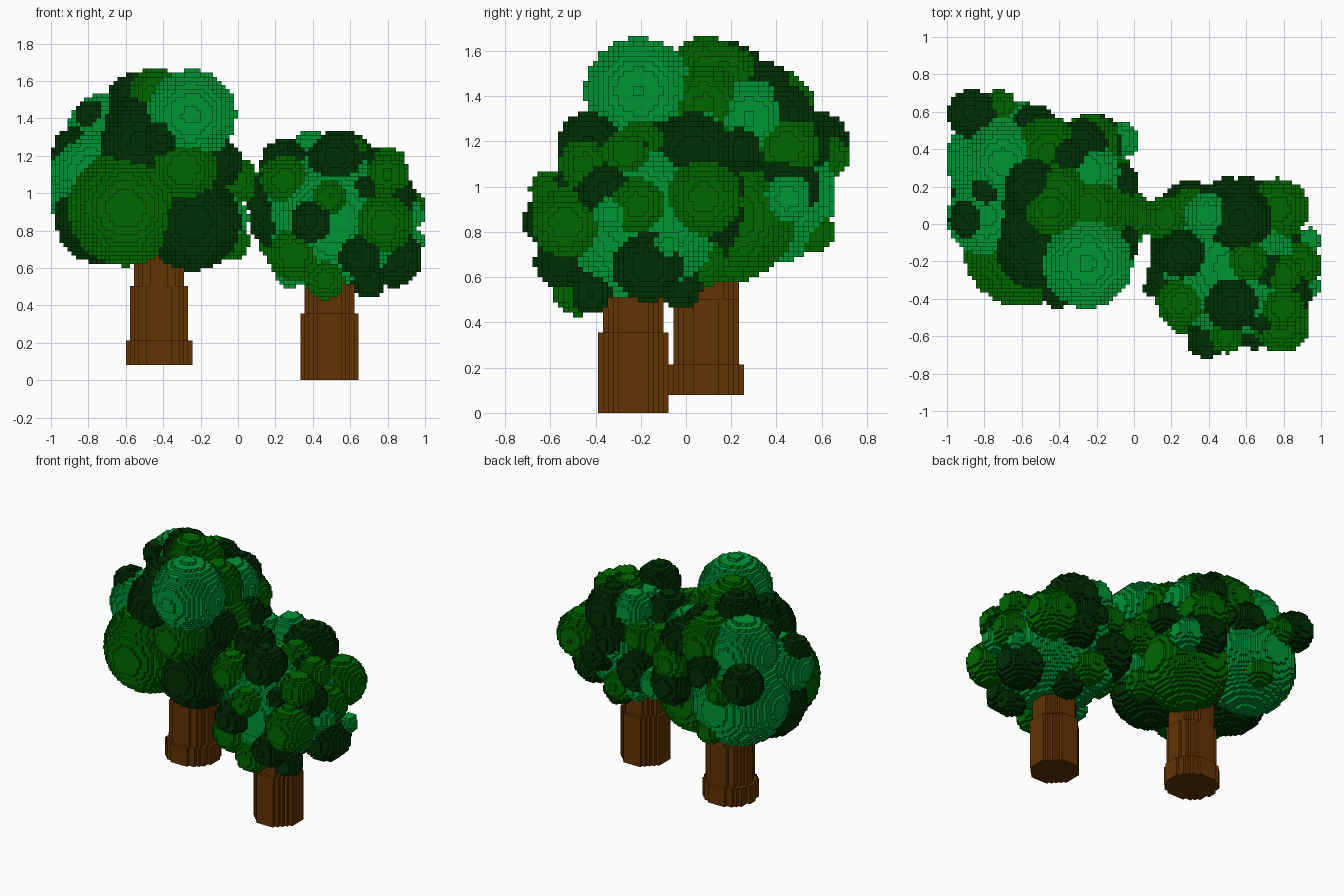
import bpy
import bmesh
import math

cube = bpy.data.objects.get("Cube")
if cube:
    bpy.data.objects.remove(cube, do_unlink=True)

CELL = 2 / 90  # edge of one small block


def make_material(name, rgb):
    mat = bpy.data.materials.new(name)
    mat.use_nodes = True
    mat.diffuse_color = (*rgb, 1)
    bsdf = mat.node_tree.nodes["Principled BSDF"]
    bsdf.inputs["Base Color"].default_value = (*rgb, 1)
    bsdf.inputs["Specular IOR Level"].default_value = 0
    return mat


BARK = make_material("bark brown", (0.122, 0.033, 0.001))
LEAVES = [
    make_material("dark leaf green", (0.0, 0.029, 0.001)),
    make_material("mid leaf green", (0.0, 0.137, 0.0)),
    make_material("bright leaf green", (0.0, 0.300, 0.036)),
]

# Each side of a block: direction and its four corners
SIDES = []
for axis in range(3):
    u, v = (axis + 1) % 3, (axis + 2) % 3
    for sign in (0, 1):
        step = [0, 0, 0]
        step[axis] = 1 if sign else -1
        corners = []
        for a, b in ((0, 0), (1, 0), (1, 1), (0, 1)):
            c = [0, 0, 0]
            c[axis], c[u], c[v] = sign, a, b
            corners.append(tuple(c))
        SIDES.append((step, corners if sign else corners[::-1]))


def block_object(name, cells, materials, z_base=0.0):
    """Skin a dictionary of cells {(i, j, k): material index} with outer faces."""
    bm = bmesh.new()
    verts = {}

    def vert(p):
        if p not in verts:
            verts[p] = bm.verts.new((p[0] * CELL, (p[1] - .5) * CELL, p[2] * CELL + z_base))
        return verts[p]

    for (i, j, k), index in cells.items():
        for step, corners in SIDES:
            if (i + step[0], j + step[1], k + step[2]) in cells:
                continue
            face = bm.faces.new([vert((i + c[0], j + c[1], k + c[2])) for c in corners])
            face.material_index = index
    mesh = bpy.data.meshes.new(name)
    bm.to_mesh(mesh)
    bm.free()
    for mat in materials:
        mesh.materials.append(mat)
    obj = bpy.data.objects.new(name, mesh)
    bpy.context.collection.objects.link(obj)


def span(centre, r):
    return range(math.floor((centre - r) / CELL), math.ceil((centre + r) / CELL) + 1)


def crown(name, groups):
    """Union of leaf balls; each cell takes the colour of the ball it is deepest in."""
    depth, cells = {}, {}
    for index, balls in enumerate(groups):
        for x, y, z, r in balls:
            for i in span(x, r):
                for j in span(y, r):
                    for k in span(z, r):
                        d = r * r - (((i + .5) * CELL - x) ** 2 + (j * CELL - y) ** 2
                                     + ((k + .5) * CELL - z) ** 2)
                        if d > 0 and d > depth.get((i, j, k), 0):
                            depth[i, j, k] = d
                            cells[i, j, k] = index
    block_object(name, cells, LEAVES)


def trunk(name, x, y, z_base, rings):
    """Stack of round block layers; rings are (top height, radius)."""
    cells = {}
    low = 0
    for top, r in rings:
        high = round((top - z_base) / CELL)
        for i in span(x, r):
            for j in span(y, r):
                if math.hypot((i + .5) * CELL - x, j * CELL - y) < r:
                    for k in range(low, high):
                        cells[i, j, k] = 0
        low = high
    block_object(name, cells, [BARK], z_base)


# Trunks, flared at the foot
trunk("tall_tree_trunk", -0.42, 0.088, 0.08, [(0.22, 0.172), (0.5, 0.152), (0.8, 0.14)])
trunk("short_tree_trunk", 0.49, -0.233, 0.0, [(0.35, 0.156), (0.65, 0.14)])

# Leaf balls of the tall tree: x, y, z, radius
tall_dark = [
    (-0.42, 0.10, 1.05, 0.38), (-0.24, -0.12, 0.84, 0.255), (-0.52, -0.13, 1.26, 0.215),
    (-0.41, -0.36, 1.29, 0.09), (-0.28, 0.42, 1.32, 0.14), (-0.37, 0.36, 1.45, 0.10),
    (-0.55, 0.20, 1.49, 0.15), (-0.79, 0.19, 1.42, 0.08), (-0.88, 0.03, 1.24, 0.11),
    (-0.87, 0.59, 1.20, 0.13), (-0.73, 0.10, 0.87, 0.25), (-0.22, 0.43, 1.00, 0.16),
    (-0.07, 0.23, 1.16, 0.10), (-0.12, -0.08, 1.16, 0.14), (-0.58, -0.02, 1.38, 0.13),
    (-0.53, 0.51, 1.18, 0.13), (-0.57, -0.15, 1.22, 0.15),
]
tall_mid = [
    (-0.60, -0.13, 0.92, 0.31), (-0.29, -0.24, 1.13, 0.18), (-0.44, 0.09, 1.52, 0.15),
    (-0.46, 0.38, 1.34, 0.19), (-0.72, 0.63, 1.13, 0.09), (-0.28, 0.20, 0.87, 0.29),
    (-0.23, 0.44, 1.17, 0.15), (-0.60, 0.57, 0.80, 0.09), (-0.16, 0.06, 1.15, 0.18),
    (-0.02, 0.04, 1.07, 0.13), (-0.25, 0.08, 1.36, 0.18), (-0.41, 0.17, 1.48, 0.15),
    (-0.04, 0.03, 0.74, 0.10),
]
tall_bright = [
    (-0.25, -0.21, 1.42, 0.24), (-0.68, 0.34, 0.97, 0.32), (-0.70, 0.33, 1.32, 0.215),
    (-0.79, 0.04, 1.12, 0.21), (-0.25, 0.28, 1.30, 0.175), (-0.08, 0.45, 0.95, 0.105),
    (-0.05, -0.03, 0.87, 0.11),
]
crown("tall_tree_crown", [tall_dark, tall_mid, tall_bright])

# Leaf balls of the short tree: x, y, z, radius
short_dark = [
    (0.56, 0.03, 1.15, 0.18), (0.52, -0.43, 1.19, 0.14), (0.25, -0.16, 1.16, 0.13),
    (0.83, -0.37, 0.99, 0.12), (0.39, -0.61, 0.85, 0.11), (0.19, -0.29, 0.84, 0.13),
    (0.65, -0.56, 0.66, 0.11), (0.83, -0.17, 0.65, 0.155), (0.68, -0.52, 1.03, 0.06),
    (0.70, -0.42, 0.53, 0.09), (0.55, -0.03, 0.56, 0.10), (0.30, 0.06, 0.82, 0.17),
    (0.60, 0.12, 0.88, 0.13), (0.73, -0.25, 1.15, 0.09), (0.10, -0.35, 0.94, 0.05),
    (0.16, -0.13, 1.04, 0.08), (0.49, 0.13, 1.00, 0.12),
]
short_mid = [
    (0.25, -0.42, 1.07, 0.13), (0.80, -0.45, 1.10, 0.11), (0.785, -0.53, 0.84, 0.155),
    (0.49, -0.60, 0.98, 0.09), (0.30, -0.46, 0.67, 0.14), (0.46, -0.48, 0.54, 0.11),
    (0.77, 0.08, 0.95, 0.165), (0.88, -0.22, 0.92, 0.12), (0.17, 0.03, 1.02, 0.12),
    (0.30, 0.10, 1.06, 0.10), (0.61, -0.20, 1.18, 0.11), (0.23, -0.10, 0.74, 0.12),
    (0.80, -0.27, 1.15, 0.10), (0.46, 0.06, 0.67, 0.12),
]
short_bright = [
    (0.51, -0.23, 0.85, 0.37), (0.39, 0.05, 1.22, 0.12), (0.94, -0.08, 0.75, 0.06),
    (0.92, -0.33, 0.88, 0.08), (0.47, 0.08, 0.97, 0.14), (0.36, 0.04, 0.66, 0.10),
    (0.28, -0.30, 0.58, 0.09),
]
crown("short_tree_crown", [short_dark, short_mid, short_bright])
